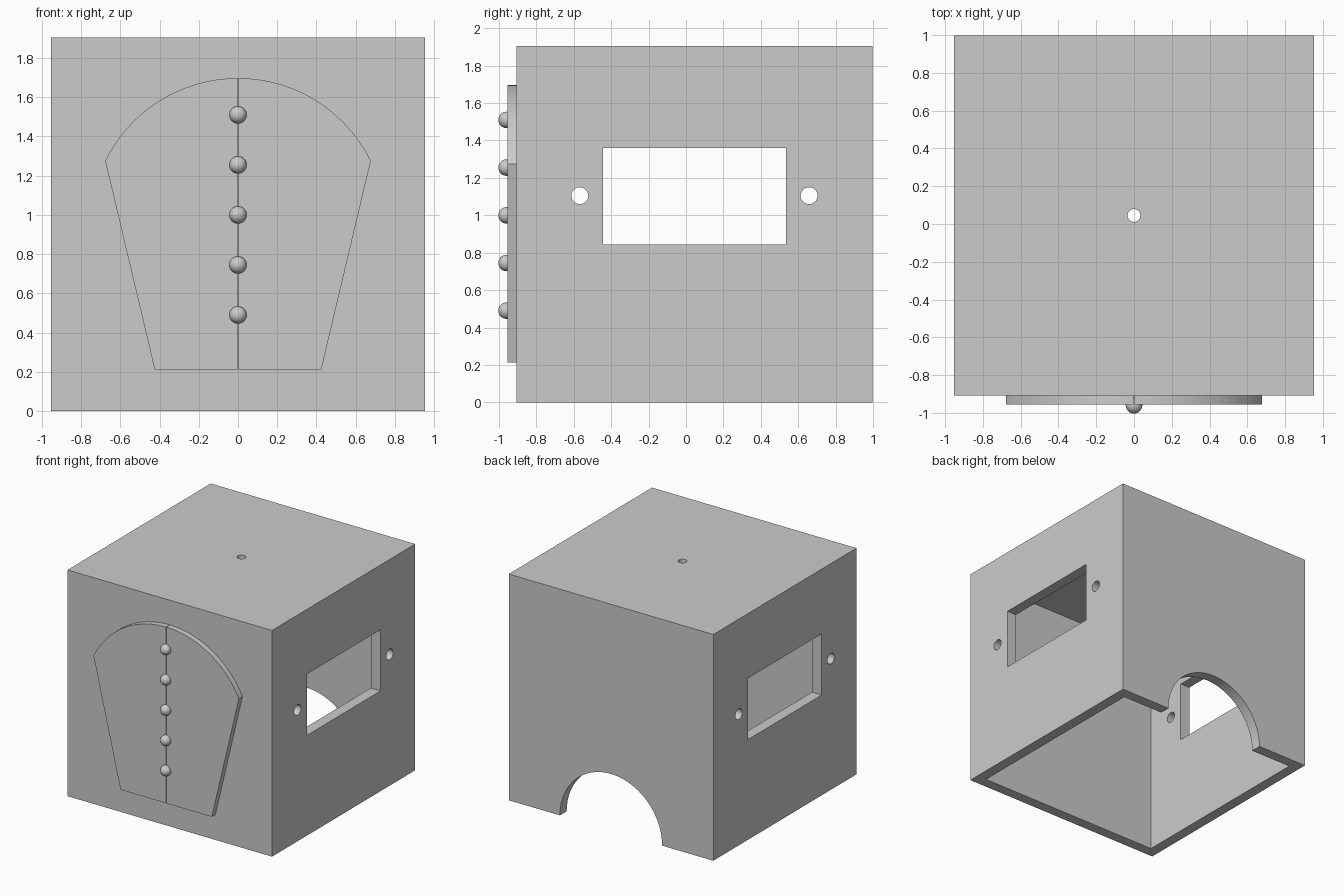
import bpy
import bmesh
from math import atan2, cos, sin, pi, radians, hypot
from mathutils import Matrix, Vector

old = bpy.data.objects.get("Cube")
if old:
    bpy.data.objects.remove(old, do_unlink=True)

SIZE, WALL, MID_Y = 1.905, 0.09, 0.045
HALF = SIZE / 2
FRONT = MID_Y - HALF
PANEL = 0.048

grey = bpy.data.materials.new("plain grey")
grey.use_nodes = True
grey.diffuse_color = (0.6, 0.6, 0.6, 1)
grey.node_tree.nodes["Principled BSDF"].inputs["Base Color"].default_value = grey.diffuse_color


def finish(name, bm):
    bmesh.ops.recalc_face_normals(bm, faces=bm.faces)
    mesh = bpy.data.meshes.new(name)
    bm.to_mesh(mesh)
    bm.free()
    mesh.materials.append(grey)
    obj = bpy.data.objects.new(name, mesh)
    bpy.context.collection.objects.link(obj)
    return obj


def smooth(obj):
    bpy.ops.object.select_all(action="DESELECT")
    obj.select_set(True)
    bpy.context.view_layer.objects.active = obj
    bpy.ops.object.shade_smooth_by_angle(angle=radians(30))


def block(name, center, size):
    bm = bmesh.new()
    bmesh.ops.create_cube(bm, size=1, matrix=Matrix.Translation(center) @ Matrix.Diagonal((*size, 1)))
    return finish(name, bm)


def rod(name, center, radius, length, axis, sides=48):
    turn = Vector((0, 0, 1)).rotation_difference(Vector(axis)).to_matrix().to_4x4()
    bm = bmesh.new()
    bmesh.ops.create_cone(bm, cap_ends=True, segments=sides, radius1=radius, radius2=radius,
                          depth=length, matrix=Matrix.Translation(center) @ turn)
    return finish(name, bm)


def cut(obj, cutter):
    cutter.hide_render = True
    mod = obj.modifiers.new("cut", "BOOLEAN")
    mod.operation = "DIFFERENCE"
    mod.solver = "EXACT"
    mod.object = cutter
    bpy.context.view_layer.objects.active = obj
    bpy.ops.object.modifier_apply(modifier=mod.name)
    bpy.data.objects.remove(cutter, do_unlink=True)


# Box shell, open underneath
box = block("box", (0, MID_Y, HALF), (SIZE, SIZE, SIZE))
inner = SIZE - 2 * WALL
cut(box, block("hollow", (0, MID_Y, HALF - WALL), (inner, inner, SIZE)))

# Side windows and their screw holes, through both walls
cut(box, block("window_cutter", (0, MID_Y, 1.102), (3, 0.98, 0.515)))
for side in (-1, 1):
    cut(box, rod("screw_cutter", (0, MID_Y + side * 0.613, 1.105), 0.045, 3, (1, 0, 0)))

# Hole in the roof and arch in the back wall
cut(box, rod("roof_cutter", (0, MID_Y, SIZE), 0.034, 0.5, (0, 0, 1)))
cut(box, rod("arch_cutter", (0, MID_Y + HALF, 0), 0.476, 0.5, (0, 1, 0), 96))
smooth(box)

# Two mirrored front panels with an arched top
foot_x, foot_z, shoulder_x, shoulder_z, crown_z = 0.425, 0.213, 0.677, 1.275, 1.697
rise = crown_z - shoulder_z
radius = (shoulder_x ** 2 + rise ** 2) / (2 * rise)
arc_z = crown_z - radius
start = atan2(shoulder_z - arc_z, shoulder_x)
steps = 24
outline = [(0.002, foot_z), (foot_x, foot_z)]
for i in range(steps + 1):
    a = start + (pi / 2 - start) * i / steps
    outline.append((max(0.002, radius * cos(a)), arc_z + radius * sin(a)))
for name, side in (("left_panel", 1), ("right_panel", -1)):
    bm = bmesh.new()
    face = bm.faces.new([bm.verts.new((side * x, FRONT, z)) for x, z in outline])
    grown = bmesh.ops.extrude_face_region(bm, geom=[face])["geom"]
    bmesh.ops.translate(bm, vec=(0, -PANEL, 0),
                        verts=[v for v in grown if isinstance(v, bmesh.types.BMVert)])
    smooth(finish(name, bm))

# Row of round studs along the seam
for i in range(5):
    bm = bmesh.new()
    bmesh.ops.create_uvsphere(bm, u_segments=32, v_segments=16, radius=0.044,
                              matrix=Matrix.Translation((0, FRONT - PANEL - 0.004, 0.49 + i * 0.255)))
    smooth(finish(f"stud_{i + 1}", bm))
